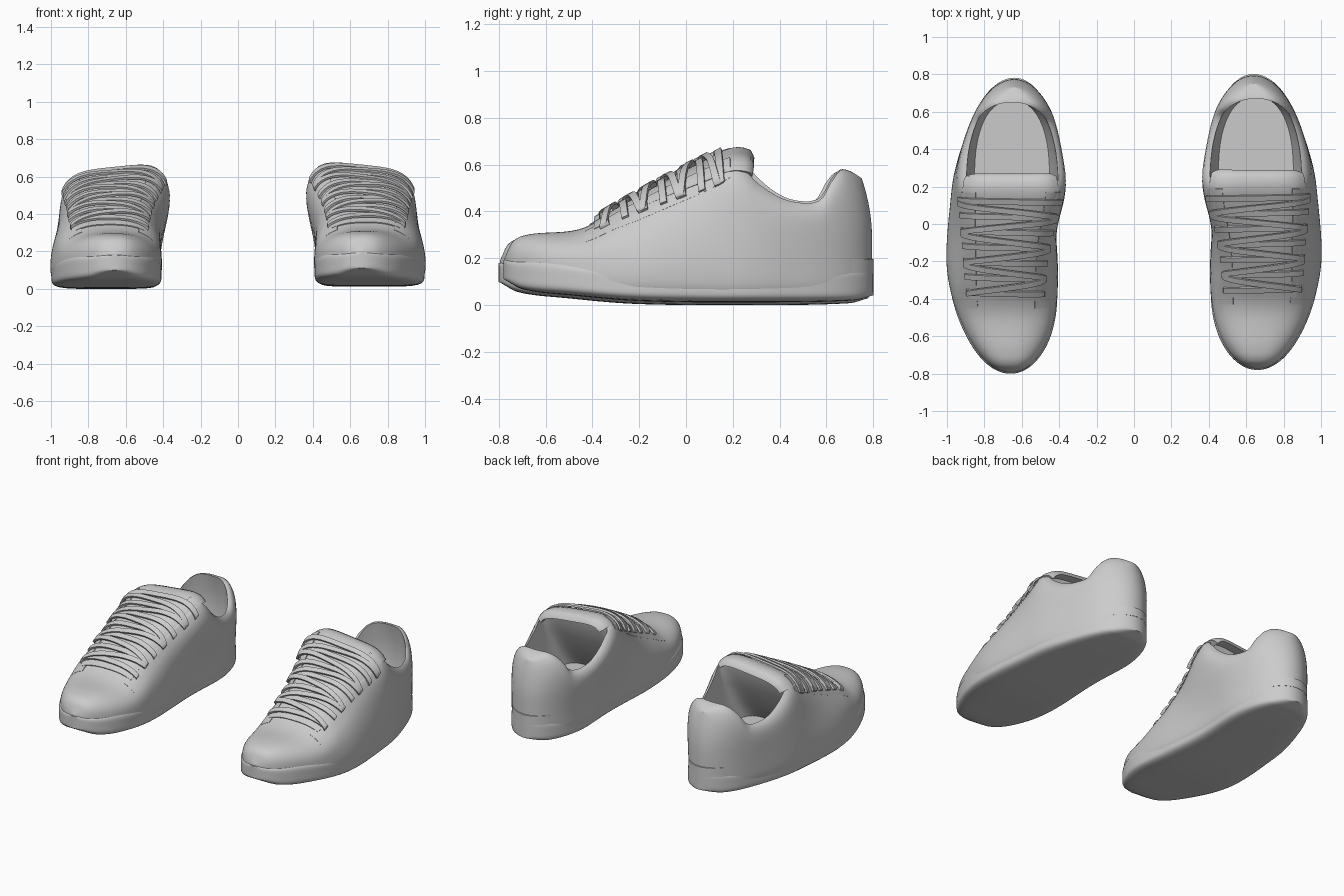
import bpy, bmesh, math
from mathutils import Vector, Matrix

if "Cube" in bpy.data.objects:
    bpy.data.objects.remove(bpy.data.objects["Cube"])


def table(*pts):
    """Smooth curve through (y, value) pairs."""
    def slope(i):
        a, b = pts[max(i - 1, 0)], pts[min(i + 1, len(pts) - 1)]
        return (b[1] - a[1]) / (b[0] - a[0])

    def f(y):
        y = min(max(y, pts[0][0]), pts[-1][0])
        i = max(k for k in range(len(pts) - 1) if pts[k][0] <= y)
        (y0, v0), (y1, v1) = pts[i], pts[i + 1]
        h = y1 - y0
        t = (y - y0) / h
        return (v0 * (1 + 2 * t) * (1 - t) ** 2 + v1 * t * t * (3 - 2 * t)
                + h * slope(i) * t * (1 - t) ** 2 + h * slope(i + 1) * t * t * (t - 1))
    return f


# Shoe shape along its length
END = 0.785
bottom = table((-END, .10), (-.7, .055), (-.5, .03), (-.2, .005), (.3, 0), (.7, .008), (END, .03))
top = table((-END, .19), (-.75, .26), (-.68, .29), (-.5, .305), (-.42, .33), (-.3, .40), (-.1, .51),
            (.1, .605), (.19, .64), (.25, .60), (.3, .54), (.4, .47), (.5, .447), (.57, .46),
            (.63, .53), (.69, .567), (.74, .56), (END, .53))
square = table((-END, 2.5), (-.4, 2.6), (-.1, 3.2), (.15, 4.5), (.3, 6), (END, 5))
sole_half = table((-END, .285), (-.2, .298), (.2, .275), (END, .275))
top_half = table((-END, .26), (-.4, .235), (-.1, .262), (.15, .297), (.5, .295), (END, .29))
sole_mid = table((-END, .66), (-.6, .67), (-.2, .705), (.2, .70), (.5, .66), (END, .64))
top_mid = table((-END, .66), (-.4, .68), (-.1, .68), (.15, .66), (.5, .645), (END, .64))
tilt = table((-.4, 0), (-.1, .05), (.15, .11), (.35, .03), (.5, 0))
sole_top = table((-END, .18), (-.6, .19), (-.3, .16), (END, .15))
sole_grow = table((-END, .012), (-.5, .005), (-.2, -.006), (.5, -.006), (END, .002))


def end_round(y):
    center = max(-.15, min(.15, y))
    return max(0, 1 - (abs(y - center) / (END - .15)) ** 2.25) ** .5


def place(y, c, z, grow=0):
    """Map across-fraction c at height z to a point of the shoe."""
    e = end_round(y)
    t = min(max((z - .12) / .38, 0), 1)
    t = t * t * (3 - 2 * t)
    half = (sole_half(y) * (1 - t) + top_half(y) * t + grow) * e
    mid = sole_mid(y) * (1 - t) + top_mid(y) * t
    lean = .055 * min(max(z - .27, 0) / .29, 1.1) ** 2 * max(0, (y - .4) / .385)
    return Vector((mid + c * half, y - lean, z - tilt(y) * c * half * t))


def section(y, zt, n_top, grow=0, count=72):
    zb = bottom(y)
    zm = min(.2, (zb + zt) / 2)
    ring = []
    for k in range(count):
        a = 2 * math.pi * k / count
        c, s = math.cos(a), math.sin(a)
        n = n_top if s > 0 else 6
        r = (abs(c) ** n + abs(s) ** n) ** (-1 / n)
        z = zm + r * s * ((zt - zm) if s > 0 else (zm - zb))
        ring.append(place(y, r * c, z, grow))
    return ring


def surf(y, c, off=0):
    """Point on the upper, raised by off along the surface normal."""
    def p(y, c):
        n, zm = square(y), min(.2, (bottom(y) + top(y)) / 2)
        return place(y, c, zm + (top(y) - zm) * max(0, 1 - abs(c) ** n) ** (1 / n))
    d = .004
    normal = (p(y, c + d) - p(y, c - d)).cross(p(y + d, c) - p(y - d, c)).normalized()
    return p(y, c) + normal * off


parts = []


def loft(name, rings):
    bm = bmesh.new()
    rows = [[bm.verts.new(p) for p in ring] for ring in rings]
    n = len(rows[0])
    for a, b in zip(rows, rows[1:]):
        for k in range(n):
            bm.faces.new((a[k], a[(k + 1) % n], b[(k + 1) % n], b[k]))
    caps = [bm.faces.new(rows[0]), bm.faces.new(rows[-1])]
    bmesh.ops.recalc_face_normals(bm, faces=bm.faces)
    bmesh.ops.triangulate(bm, faces=caps)
    mesh = bpy.data.meshes.new(name)
    bm.to_mesh(mesh)
    bm.free()
    ob = bpy.data.objects.new(name, mesh)
    bpy.context.collection.objects.link(ob)
    parts.append(ob)
    return ob


# Upper body and sole
N = 100
ys = [-END * math.cos(.02 + (math.pi - .04) * i / N) for i in range(N + 1)]
upper = loft("upper", [section(y, top(y), square(y)) for y in ys])
sole = loft("sole", [[Vector((p.x, p.y * 1.007, p.z)) for p in section(y, sole_top(y), 5, sole_grow(y))]
                     for y in ys])

# Foot opening cut from the upper
rings = []
for z, front, half, back in ((.19, 0, .20, .67), (.3, .08, .225, .69), (.45, .16, .24, .685),
                             (.57, .215, .245, .66), (.85, .25, .27, .68)):
    ring = []
    for k in range(64):
        a = 2 * math.pi * k / 64
        c, s = math.cos(a), math.sin(a)
        n, ext = (2.3, back - .27) if s > 0 else (5, .27 - front)
        r = (abs(c) ** n + abs(s) ** n) ** (-1 / n)
        ring.append(Vector((.652 + half * r * c, .27 + ext * r * s, z)))
    rings.append(ring)
cutter = loft("opening_cutter", rings)
parts.remove(cutter)
for ob in (upper, sole):
    mod = ob.modifiers.new("opening", 'BOOLEAN')
    mod.object, mod.operation, mod.solver = cutter, 'DIFFERENCE', 'EXACT'
    deps = bpy.context.evaluated_depsgraph_get()
    mesh = bpy.data.meshes.new_from_object(ob.evaluated_get(deps))
    ob.modifiers.clear()
    ob.data = mesh
bpy.data.objects.remove(cutter)


# Tongue, extended past the throat with a rounded tip
def tongue_point(y, c, off):
    over = max(0, y - .15)
    return surf(min(y, .15), c, off) + Vector((0, over, over * .38 - 1.6 * over * over))


tongue_rings = []
for i in range(31):
    y = -.40 + .66 * i / 30
    thick = .012 + .055 * max(0, (y - .1) / .16)
    lip = .022 * max(0, (i - 27) / 3) ** 2
    cs = [(-1 + k / 10) * (.72 + .14 * i / 30) for k in range(21)]
    tongue_rings.append([tongue_point(y, c, .006 - lip) for c in cs]
                        + [tongue_point(y, c, .006 - thick + lip * .6) for c in reversed(cs)])
loft("tongue", tongue_rings)

# Lace panels on both sides of the tongue, blending into the upper
for sign, name in ((-1, "inner_lace_panel"), (1, "outer_lace_panel")):
    panel = []
    for i in range(25):
        y = -.44 + .62 * i / 24
        rise = .002 + .009 * min(1, i / 6)
        steps = [(.62 + .28 * k / 8, rise * (1 - k / 8) + .0005) for k in range(9)]
        panel.append([surf(y, sign * c, o) for c, o in steps]
                     + [surf(y, sign * c, -.01) for c, o in reversed(steps)])
    loft(name, panel)


# Laces: bars and crossing diagonals
def lace(name, ya, yb, lift):
    rings = []
    for i in range(25):
        u = i / 24
        y = ya + (yb - ya) * u
        c = (.80 + .11 * (y + .36) / .5) * math.sin((u - .5) * math.pi * .98)
        off = .002 + (lift + .008) * math.sin(math.pi * u) ** .5
        w = .014
        rings.append([surf(y - w, c, off), surf(y + w, c, off), surf(y + w, c, off + .012), surf(y - w, c, off + .012)])
    loft(name, rings)


rows = [-.36 + .49 * i / 6 for i in range(7)]
for i, y in enumerate(rows):
    lace(f"lace_bar_{i}", y, y + .012, .002)
for i, (a, b) in enumerate(zip(rows, rows[1:])):
    lace(f"lace_cross_{i}", *((a, b) if i % 2 else (b, a)), .012)

# Thin raised strip round the heel
strip = []
for i in range(41):
    u = -1 + i / 20
    y = END - .085 * u * u
    p = place(y, math.copysign(1, u), .16)
    out = Vector((p.x - .643, p.y - .45, 0)).normalized()
    o = .007 * (1 - u * u)
    strip.append([Vector((p.x, p.y, z)) + out * d
                  for d, z in ((-.02, .12), (o, .125), (o, .185), (-.02, .19))])
loft("heel_strip", strip)

# Make the mirrored shoe, then smooth every part
for ob in list(parts):
    twin = ob.copy()
    twin.data = ob.data.copy()
    twin.data.transform(Matrix.Scale(-1, 4, (1, 0, 0)))
    twin.data.flip_normals()
    twin.name, ob.name = "left_" + ob.name, "right_" + ob.name
    bpy.context.collection.objects.link(twin)
    twin.location = (0, -.01, 0)
    ob.location = (0, .01, .012)
    parts.append(twin)
bpy.ops.object.select_all(action='DESELECT')
for ob in parts:
    ob.select_set(True)
bpy.context.view_layer.objects.active = parts[0]
bpy.ops.object.shade_smooth_by_angle(angle=math.radians(50))
